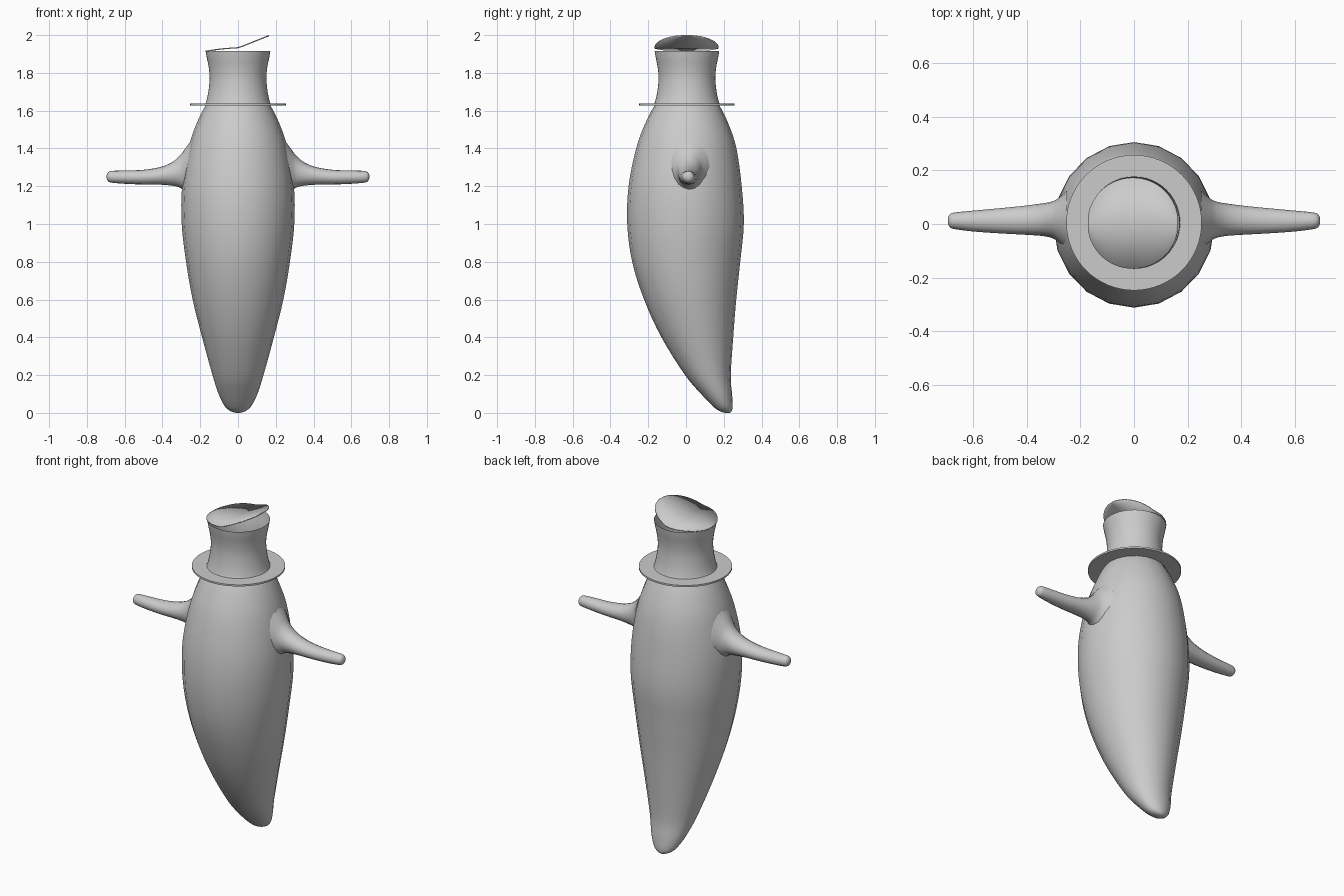
import bpy, bmesh
from math import sin, cos, pi

if "Cube" in bpy.data.objects:
    bpy.data.objects.remove(bpy.data.objects["Cube"])


def spline(keys, steps):
    """Catmull-Rom interpolation through rows of section values."""
    out = []
    for i in range(len(keys) - 1):
        p0, p1, p2 = keys[max(i - 1, 0)], keys[i], keys[i + 1]
        p3 = keys[min(i + 2, len(keys) - 1)]
        for s in range(steps):
            t = s / steps
            out.append([0.5 * (2 * b + (c - a) * t + (2 * a - 5 * b + 4 * c - d) * t * t
                               + (3 * b - a - 3 * c + d) * t ** 3)
                        for a, b, c, d in zip(p0, p1, p2, p3)])
    return out + [list(keys[-1])]


def finish(name, bm, angle=1.0):
    bmesh.ops.recalc_face_normals(bm, faces=bm.faces)
    me = bpy.data.meshes.new(name)
    bm.to_mesh(me)
    bm.free()
    ob = bpy.data.objects.new(name, me)
    bpy.context.collection.objects.link(ob)
    bpy.ops.object.select_all(action='DESELECT')
    ob.select_set(True)
    bpy.context.view_layer.objects.active = ob
    bpy.ops.object.shade_smooth_by_angle(angle=angle)
    return ob


def loft(name, rows, sides, place, cap_start=False, cap_end=False):
    """Skin elliptical sections; rows are (t, centre a, centre b, radius a, radius b)."""
    bm = bmesh.new()
    rings = []
    for t, ca, cb, ra, rb in rows:
        rings.append([bm.verts.new(place(t, ca + ra * sin(2 * pi * k / sides),
                                         cb + rb * cos(2 * pi * k / sides)))
                      for k in range(sides)])
    for lo, hi in zip(rings, rings[1:]):
        for k in range(sides):
            n = (k + 1) % sides
            bm.faces.new((lo[k], lo[n], hi[n], hi[k]))
    if cap_start:
        bm.faces.new(rings[0])
    if cap_end:
        bm.faces.new(rings[-1])
    return finish(name, bm)


def upright(t, a, b):
    return (a, b, t)


def sideways(t, a, b):
    return (t, a, b)


# Body: round head tapering to a tail swept backwards (z, y front, y back, half width)
profile = [(0.0, 0.205, 0.232, 0.012), (0.012, 0.172, 0.243, 0.045), (0.04, 0.138, 0.247, 0.073),
           (0.1, 0.08, 0.244, 0.103), (0.2, -0.005, 0.237, 0.135), (0.4, -0.13, 0.25, 0.19),
           (0.6, -0.222, 0.266, 0.24), (0.8, -0.285, 0.287, 0.275), (1.0, -0.311, 0.306, 0.298),
           (1.2, -0.304, 0.295, 0.296), (1.4, -0.264, 0.267, 0.263), (1.53, -0.217, 0.225, 0.22),
           (1.63, -0.165, 0.175, 0.17), (1.69, -0.115, 0.125, 0.12), (1.72, -0.04, 0.05, 0.045)]
rows = [(z, 0, (f + b) / 2, w, (b - f) / 2) for z, f, b, w in profile]
loft("body", spline(rows, 4), 20, upright, True, True)

# Arms: flared at the shoulder, rounded at the tip (x, y, z, radius y, radius z)
arm_rows = [(0.25, 0.015, 1.305, 0.11, 0.135), (0.285, 0.015, 1.285, 0.08, 0.107),
            (0.31, 0.016, 1.277, 0.067, 0.083), (0.35, 0.016, 1.265, 0.06, 0.062),
            (0.41, 0.014, 1.255, 0.054, 0.047), (0.5, 0.012, 1.248, 0.047, 0.039),
            (0.6, 0.011, 1.248, 0.039, 0.035), (0.67, 0.012, 1.25, 0.031, 0.031),
            (0.688, 0.012, 1.25, 0.024, 0.023), (0.695, 0.012, 1.25, 0.01, 0.01)]
arms = loft("arms", spline(arm_rows, 3), 16, sideways, False, True)
arms.modifiers.new("mirror", 'MIRROR').use_clip = True

# Hat crown: open waisted tube
crown = [(1.632, 0.175), (1.65, 0.168), (1.7, 0.157), (1.77, 0.15),
         (1.83, 0.155), (1.88, 0.165), (1.916, 0.171)]
loft("hat_crown", spline([(z, 0, 0.005, r, r) for z, r in crown], 3), 48, upright)

# Hat brim: thin flat ring
brim = [(1.638, 0.17), (1.638, 0.253), (1.628, 0.253), (1.628, 0.17), (1.638, 0.17)]
loft("hat_brim", [(z, 0, 0.005, r, r) for z, r in brim], 64, upright)

# Hat lid: thin disc bent upwards on one side, sliced across so it can curve
bend = [(-0.172, 1.914), (-0.11, 1.924), (-0.05, 1.93), (0.0, 1.934), (0.04, 1.948),
        (0.1, 1.972), (0.164, 1.997)]
bm = bmesh.new()
prev = None
for i, (x, z) in enumerate(spline(bend, 5)):
    half = max(0.17 ** 2 - ((x + 0.004) * 0.999) ** 2, 0.0001) ** 0.5
    row = [bm.verts.new((x, 0.003 + half * s, z)) for s in (-1, 0, 1)]
    if prev:
        for k in range(2):
            bm.faces.new((prev[k], row[k], row[k + 1], prev[k + 1]))
    prev = row
lid = finish("hat_lid", bm)
thick = lid.modifiers.new("thickness", 'SOLIDIFY')
thick.thickness = 0.006
thick.offset = 0
